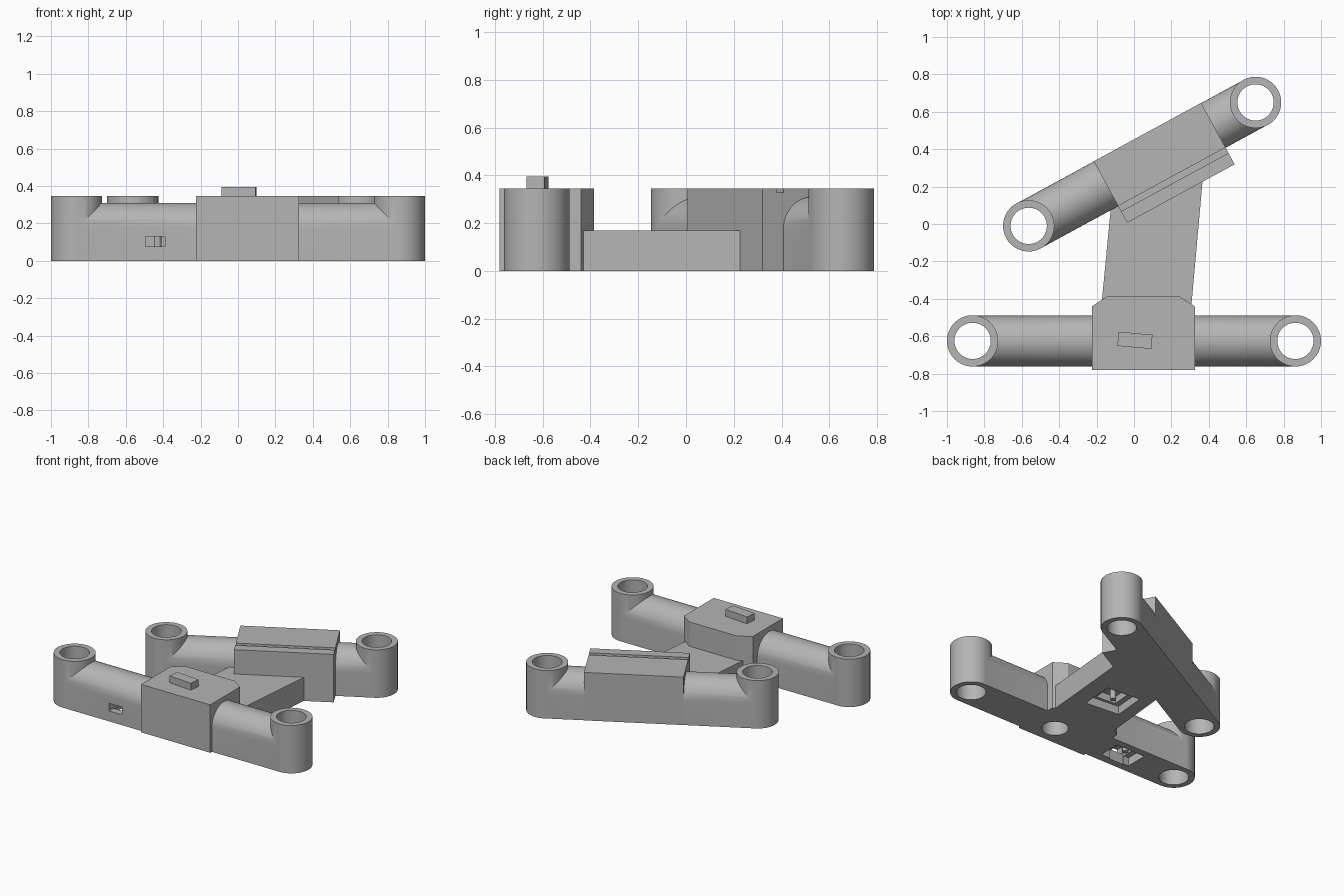
import bpy, bmesh, math
from mathutils import Matrix

if "Cube" in bpy.data.objects:
    bpy.data.objects.remove(bpy.data.objects["Cube"])

POST_R, HOLE_R, TOP, TUBE_TOP = 0.137, 0.097, 0.345, 0.31

grey = bpy.data.materials.new("grey plastic")
grey.diffuse_color = (0.46, 0.46, 0.46, 1)
grey.use_nodes = True
grey.node_tree.nodes["Principled BSDF"].inputs["Base Color"].default_value = grey.diffuse_color


def place(x=0, y=0, angle=0):
    return Matrix.Translation((x, y, 0)) @ Matrix.Rotation(math.radians(angle), 4, 'Z')


def prism(name, points, z0, z1, frame=Matrix()):
    """Extrude a counter-clockwise outline from z0 to z1."""
    bm = bmesh.new()
    face = bm.faces.new([bm.verts.new((x, y, z0)) for x, y in points])
    up = bmesh.ops.extrude_face_region(bm, geom=[face])['geom']
    bmesh.ops.translate(bm, vec=(0, 0, z1 - z0),
                        verts=[v for v in up if isinstance(v, bmesh.types.BMVert)])
    bmesh.ops.transform(bm, matrix=frame, verts=bm.verts)
    bmesh.ops.recalc_face_normals(bm, faces=bm.faces)
    mesh = bpy.data.meshes.new(name)
    bm.to_mesh(mesh)
    bm.free()
    mesh.materials.append(grey)
    obj = bpy.data.objects.new(name, mesh)
    bpy.context.collection.objects.link(obj)
    return obj


def rect(x0, x1, y0, y1):
    return [(x0, y0), (x1, y0), (x1, y1), (x0, y1)]


def circle(x, y, r, n=64):
    return [(x + r * math.cos(2 * math.pi * i / n), y + r * math.sin(2 * math.pi * i / n))
            for i in range(n)]


def boolean(target, tool, mode):
    mod = target.modifiers.new(mode.lower(), 'BOOLEAN')
    mod.operation, mod.solver, mod.object = mode, 'EXACT', tool
    bpy.context.view_layer.objects.active = target
    bpy.ops.object.modifier_apply(modifier=mod.name)
    bpy.data.objects.remove(tool)


def arm(name, length, frame):
    """Round-topped beam with a bored post at each end."""
    r = POST_R - 0.0008
    base = TUBE_TOP - r
    outline = [(0, -r), (0, r)] + [(-base - r * math.sin(math.pi * i / 32),
                                    r * math.cos(math.pi * i / 32)) for i in range(33)]
    outline = [(0, -r), (0, r)] + outline[2:]
    # The outline is drawn with -x as up, then turned so the beam lies along x
    lay = frame @ Matrix.Rotation(math.radians(90), 4, 'Y')
    beam = prism(name, outline, -length / 2, length / 2, lay)
    for s in (-1, 1):
        boolean(beam, prism("post", circle(s * length / 2, 0, POST_R), 0, TOP, frame), 'UNION')
    for s in (-1, 1):
        boolean(beam, prism("bore", circle(s * length / 2, 0, HOLE_R), -0.1, 0.5, frame),
                'DIFFERENCE')
    return beam


# Two arms: the front one straight, the rear one slanted
rear = place(0.0435, 0.32, 28.55)
front_arm = arm("front_arm", 1.726, place(0, -0.625))
rear_arm = arm("rear_arm", 1.381, rear)

# Front housing with chamfered back corners and a blind hole underneath
front_housing = prism("front_housing", [(-0.225, -0.78), (0.325, -0.78), (0.325, -0.44),
                                        (0.24, -0.385), (-0.14, -0.385), (-0.225, -0.44)],
                      0, TOP)

# Rear housing, flush with the back of the arm, with a shallow groove on top
rear_housing = prism("rear_housing", rect(-0.22, 0.434, -0.237, POST_R), 0, TOP, rear)
boolean(rear_housing, prism("groove", rect(-0.5, 0.6, -0.168, -0.135), 0.328, 0.5, rear),
        'DIFFERENCE')

# Low bridge joining the two housings
bridge = prism("bridge", [(-0.19, -0.6), (0.292, -0.6), (0.372, 0.29), (-0.113, 0.2)], 0, 0.17)

# Tilted key on the front housing
key = prism("key", rect(-0.091, 0.091, -0.038, 0.038), 0.3, 0.395, place(0.005, -0.622, -5))

# Merge everything into a single frame
frame = front_arm
frame.name = "arm_frame"
for part in (front_housing, bridge, rear_arm, rear_housing, key):
    boolean(frame, part, 'UNION')

# Pockets, socket and side port
cuts = [
    prism("socket", circle(0.14, -0.635, 0.088), -0.1, 0.2),
    prism("arm_pocket", rect(-0.54, -0.31, -0.70, -0.54), -0.1, 0.06),
    prism("arm_pocket_deep", rect(-0.50, -0.385, -0.71, -0.56), -0.1, 0.13),
    prism("side_port", rect(-0.495, -0.39, -0.9, -0.65), 0.075, 0.13),
    prism("bridge_pocket", rect(-0.13, 0.13, -0.12, 0.12), -0.1, 0.06, place(0.08, -0.12, -5)),
    prism("bridge_pocket_deep", rect(-0.09, 0.06, -0.10, 0.08), -0.1, 0.11,
          place(0.08, -0.12, -5)),
]
for cut in cuts:
    boolean(frame, cut, 'DIFFERENCE')

# Small locating pegs inside the pockets
for x, y, z in ((-0.43, -0.60, 0.14), (0.07, -0.13, 0.12)):
    boolean(frame, prism("peg", circle(x, y, 0.02, 24), 0.02, z), 'UNION')

bpy.ops.object.select_all(action='DESELECT')
frame.select_set(True)
bpy.context.view_layer.objects.active = frame
bpy.ops.object.shade_smooth_by_angle(angle=math.radians(25))
